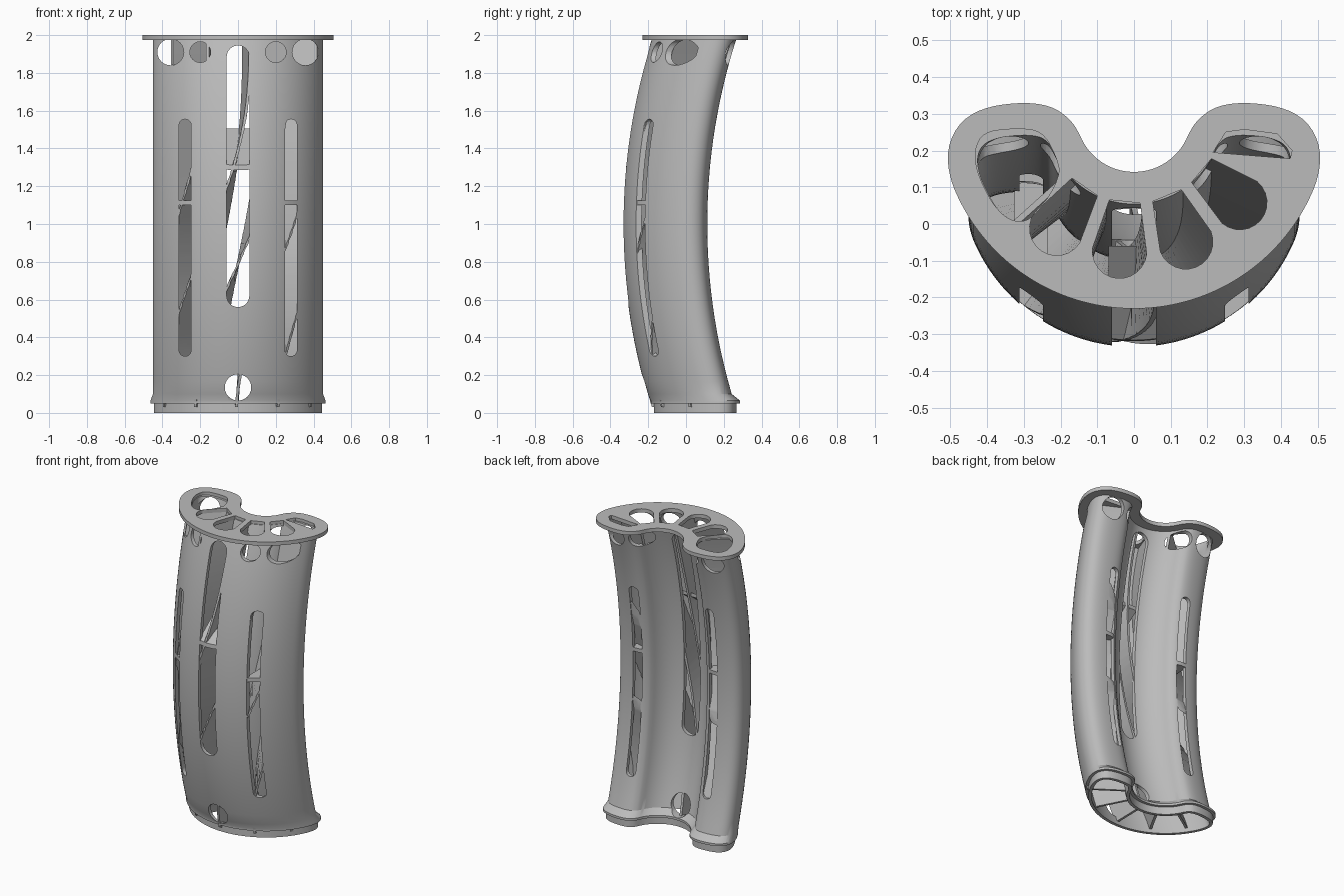
import bpy, bmesh, math
from mathutils import Vector

if "Cube" in bpy.data.objects:
    bpy.data.objects.remove(bpy.data.objects["Cube"])

grey = bpy.data.materials.new("plain_grey")
grey.use_nodes = True
grey.diffuse_color = (0.5, 0.5, 0.5, 1)
grey.node_tree.nodes["Principled BSDF"].inputs["Base Color"].default_value = (0.5, 0.5, 0.5, 1)

CY = 0.3          # centre of the crescent arcs
R_OUT, R_IN = 0.475, 0.215
BEND = 3.2        # radius of the lengthwise bend
TWIST = 65        # degrees the inner walls turn from top to bottom


def bow(z):
    return math.sqrt(BEND ** 2 - 1) - math.sqrt(BEND ** 2 - (z - 1) ** 2)


def polar(r, deg):
    a = math.radians(deg)
    return Vector((r * math.sin(a), CY - r * math.cos(a)))


def chaikin(pts, times):
    for _ in range(times):
        new = []
        for i, p in enumerate(pts):
            q = pts[(i + 1) % len(pts)]
            new += [p * 0.75 + q * 0.25, p * 0.25 + q * 0.75]
        pts = new
    return pts


def make_outline():
    lobe = [(0.453, 0.195), (0.43, 0.242), (0.38, 0.266), (0.30, 0.275), (0.245, 0.268), (0.215, 0.246)]
    half = [polar(R_OUT, 7 * i) for i in range(11)]
    half += [Vector(p) for p in lobe]
    half += [polar(R_IN, 70 - 10 * i) for i in range(8)]
    mirror = [Vector((-p.x, p.y)) for p in reversed(half[1:-1])]
    return chaikin(half + mirror, 2)


BASE = make_outline()


def outline(off):
    """Crescent outline pushed outward by off."""
    pts = []
    for i, p in enumerate(BASE):
        d = (BASE[(i + 1) % len(BASE)] - BASE[i - 1]).normalized()
        pts.append(p + Vector((d.y, -d.x)) * off)
    return pts


def finish(bm, name):
    bmesh.ops.recalc_face_normals(bm, faces=bm.faces)
    if bm.calc_volume(signed=True) < 0:
        bmesh.ops.reverse_faces(bm, faces=bm.faces)
    me = bpy.data.meshes.new(name)
    bm.to_mesh(me)
    bm.free()
    me.materials.append(grey)
    ob = bpy.data.objects.new(name, me)
    bpy.context.collection.objects.link(ob)
    return ob


def loft(bm, rings, cyclic=False):
    vs = [[bm.verts.new(p) for p in ring] for ring in rings]
    n = len(rings[0])
    pairs = list(zip(vs, vs[1:])) + ([(vs[-1], vs[0])] if cyclic else [])
    for a, b in pairs:
        for i in range(n):
            j = (i + 1) % n
            bm.faces.new((a[i], a[j], b[j], b[i]))
    if not cyclic:
        bm.faces.new(vs[0])
        bm.faces.new(vs[-1])


def ring(z, off, bent=True):
    return [(p.x, p.y + (bow(z) if bent else 0), z) for p in outline(off)]


def boolean(ob, cutter, op):
    cutter.hide_render = True
    m = ob.modifiers.new("cut", 'BOOLEAN')
    m.operation, m.object, m.solver = op, cutter, 'EXACT'
    dg = bpy.context.evaluated_depsgraph_get()
    me = bpy.data.meshes.new_from_object(ob.evaluated_get(dg))
    ob.modifiers.clear()
    ob.data = me
    bpy.data.objects.remove(cutter)


def smooth(ob):
    bpy.ops.object.select_all(action='DESELECT')
    ob.select_set(True)
    bpy.context.view_layer.objects.active = ob
    bpy.ops.object.shade_smooth_by_angle(angle=math.radians(30))


# Bent crescent shell with an upright plug and lip at the foot
levels = [0.1 + 1.88 * i / 28 for i in range(29)]
rings = [ring(0, -0.005, False), ring(0.05, -0.005, False),
         ring(0.05, 0.013, False), ring(0.065, 0.013, False)]
rings += [ring(z, 0) for z in levels]
rings += [ring(z, -0.025) for z in reversed(levels)] + [ring(0, -0.025, False)]
bm = bmesh.new()
loft(bm, rings, cyclic=True)
shell = finish(bm, "curved_shell")


# Slots and round holes running front to back
def capsule(bm, x, z0, z1, r):
    prof = []
    for i in range(26):
        a = math.pi * (i if i < 13 else i - 1) / 12
        prof.append((x + r * math.cos(a), (z1 - r if i < 13 else z0 + r) + r * math.sin(a)))
    if z1 - z0 <= 2 * r + 1e-4:
        prof = [p for i, p in enumerate(prof) if i not in (13, 25)]
    loft(bm, [[(px, y, pz) for px, pz in prof] for y in (-0.8, 0.8)])


bm = bmesh.new()
capsule(bm, 0, 0.56, 1.945, 0.06)
capsule(bm, 0, 0.065, 0.205, 0.07)
for s in (-1, 1):
    capsule(bm, s * 0.28, 0.3, 1.555, 0.032)
    capsule(bm, s * 0.2, 1.855, 1.965, 0.055)
    capsule(bm, s * 0.357, 1.84, 1.98, 0.07)
boolean(shell, finish(bm, "slot_cutter"), 'DIFFERENCE')
smooth(shell)


def solid_core(off):
    core = bmesh.new()
    loft(core, [ring(0.03 + 1.95 * i / 28, off) for i in range(29)])
    return finish(core, "core_helper")


# Twisting divider walls, trimmed to the body
def wall_ring(z, deg):
    d = (2 - z) / 2
    a = deg - TWIST * (d * d * (3 - 2 * d)) ** 1.4
    p, q = polar(0.19, a), polar(0.6, a)
    t = (q - p).normalized()
    n = Vector((-t.y, t.x)) * 0.008
    return [(v.x, v.y + bow(z), z) for v in (p - n, q - n, q + n, p + n)]


bm = bmesh.new()
for k in range(7):
    loft(bm, [wall_ring(0.02 + 1.97 * i / 36, -48 + 28 * k) for i in range(37)])
walls = finish(bm, "divider_walls")
boolean(walls, solid_core(-0.004), 'INTERSECT')
smooth(walls)

# Cross plates behind the slots, the middle one sloping up to the back
bm = bmesh.new()
for x, w, z, rise in ((0, 0.07, 1.28, 0.2), (-0.28, 0.045, 1.1, 0.0), (0.28, 0.045, 1.1, 0.0)):
    y0, y1 = (-0.325, -0.06) if x == 0 else (-0.4, 0.3)
    loft(bm, [[(x - w, y, h), (x + w, y, h), (x + w, y, h + 0.025), (x - w, y, h + 0.025)]
              for y, h in ((y0, z), (y1, z + rise))])
plates = finish(bm, "cross_plates")
boolean(plates, solid_core(-0.003), 'INTERSECT')


# Top flange with one opening for each chamber
def bullet(mid):
    """Opening with straight sides and a rounded outer end."""
    c = polar(0, mid)
    t = polar(1, mid) - c
    n = Vector((-t.y, t.x))
    pts = [(0.24, -0.042), (0.24, 0.042)]
    pts += [(0.375 + 0.075 * math.sin(math.pi * i / 12), 0.074 * math.cos(math.pi * i / 12))
            for i in range(13)]
    return [c + t * r + n * w for r, w in pts]


left_end = [(-0.435, 0.2), (-0.425, 0.13), (-0.37, 0.03), (-0.31, 0.0), (-0.26, 0.03),
            (-0.2, 0.13), (-0.21, 0.18), (-0.25, 0.255), (-0.33, 0.26), (-0.41, 0.25)]
right_end = [(0.215, 0.195), (0.425, 0.178), (0.43, 0.2), (0.39, 0.245), (0.3, 0.257), (0.25, 0.25)]
loops = [outline(0.056)] + [bullet(m) for m in (-34, -6, 22, 50)]
loops += [chaikin([Vector(p) for p in left_end], 2), [Vector(p) for p in right_end]]
bm = bmesh.new()
for loop in loops:
    vs = [bm.verts.new((p.x, p.y, 1.975)) for p in loop]
    for i, v in enumerate(vs):
        bm.edges.new((vs[i - 1], v))
bmesh.ops.triangle_fill(bm, edges=bm.edges[:], use_beauty=True, normal=(0, 0, 1))
top = bmesh.ops.extrude_face_region(bm, geom=bm.faces[:])["geom"]
bmesh.ops.translate(bm, vec=(0, 0, 0.025), verts=[g for g in top if isinstance(g, bmesh.types.BMVert)])
flange = finish(bm, "top_flange")
smooth(flange)
